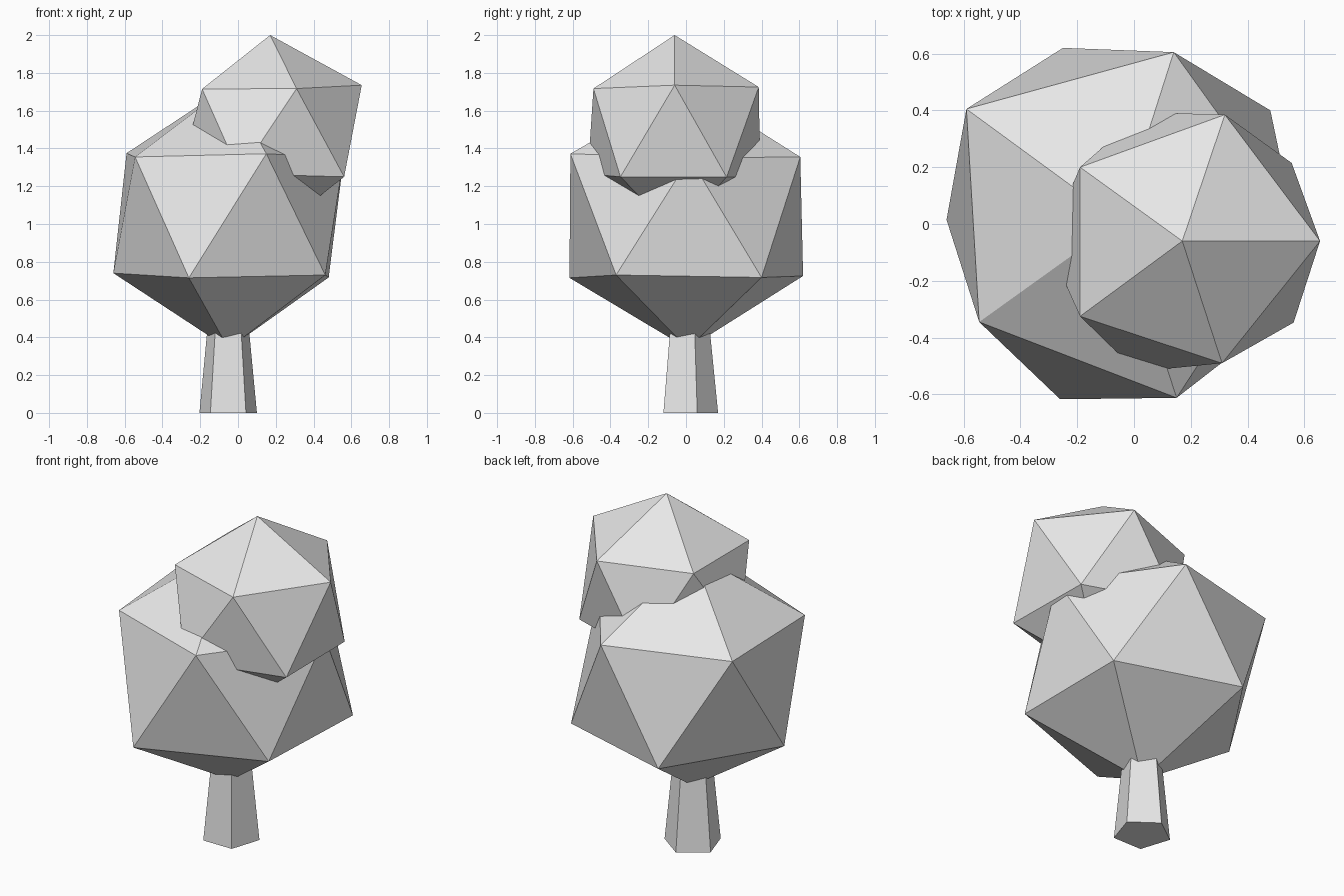
import bpy, bmesh, math

if "Cube" in bpy.data.objects:
    bpy.data.objects.remove(bpy.data.objects["Cube"])

grey = bpy.data.materials.new("light grey")
grey.diffuse_color = (0.8, 0.8, 0.8, 1)
grey.use_nodes = True
grey.node_tree.nodes["Principled BSDF"].inputs["Base Color"].default_value = grey.diffuse_color


def finish(name, bm):
    bmesh.ops.recalc_face_normals(bm, faces=bm.faces[:])
    mesh = bpy.data.meshes.new(name)
    bm.to_mesh(mesh)
    bm.free()
    mesh.materials.append(grey)
    bpy.context.collection.objects.link(bpy.data.objects.new(name, mesh))


def canopy(name, points):
    """Slightly irregular icosahedron: the hull of two rings and two poles."""
    bm = bmesh.new()
    for p in points:
        bm.verts.new(p)
    bmesh.ops.convex_hull(bm, input=bm.verts[:])
    finish(name, bm)


# Trunk: tapered five-sided column, its top buried in the foliage
bm = bmesh.new()
rings = []
for z, r in ((0, 0.16), (0.6, 0.10)):
    angles = [math.radians(90 + 72 * i) for i in range(5)]
    rings.append([bm.verts.new((-0.052 + r * math.cos(a), 0.01 + r * math.sin(a), z))
                  for a in angles])
for i in range(5):
    j = (i + 1) % 5
    bm.faces.new((rings[0][i], rings[0][j], rings[1][j], rings[1][i]))
bm.faces.new(rings[0][::-1])
bm.faces.new(rings[1])
finish("trunk", bm)

# Large lower foliage: top, upper ring, lower ring, bottom
canopy("lower_foliage", [
    (-0.05, 0.01, 1.73),
    (0.56, 0.02, 1.35), (0.14, 0.605, 1.355), (-0.59, 0.405, 1.375),
    (-0.545, -0.345, 1.355), (0.15, -0.612, 1.372),
    (0.48, 0.40, 0.717), (-0.25, 0.62, 0.725), (-0.66, 0.015, 0.74),
    (-0.26, -0.617, 0.715), (0.462, -0.37, 0.73),
    (-0.05, 0.01, 0.34)])

# Small upper foliage, leaning to the right
canopy("upper_foliage", [
    (0.17, -0.06, 2.0),
    (0.655, -0.06, 1.735), (0.32, 0.385, 1.725), (-0.19, 0.20, 1.715),
    (-0.19, -0.325, 1.715), (0.31, -0.49, 1.717),
    (0.555, 0.215, 1.248), (0.03, 0.393, 1.25), (-0.304, -0.07, 1.27),
    (0.01, -0.52, 1.265), (0.562, -0.347, 1.25),
    (0.19, -0.06, 0.955)])
